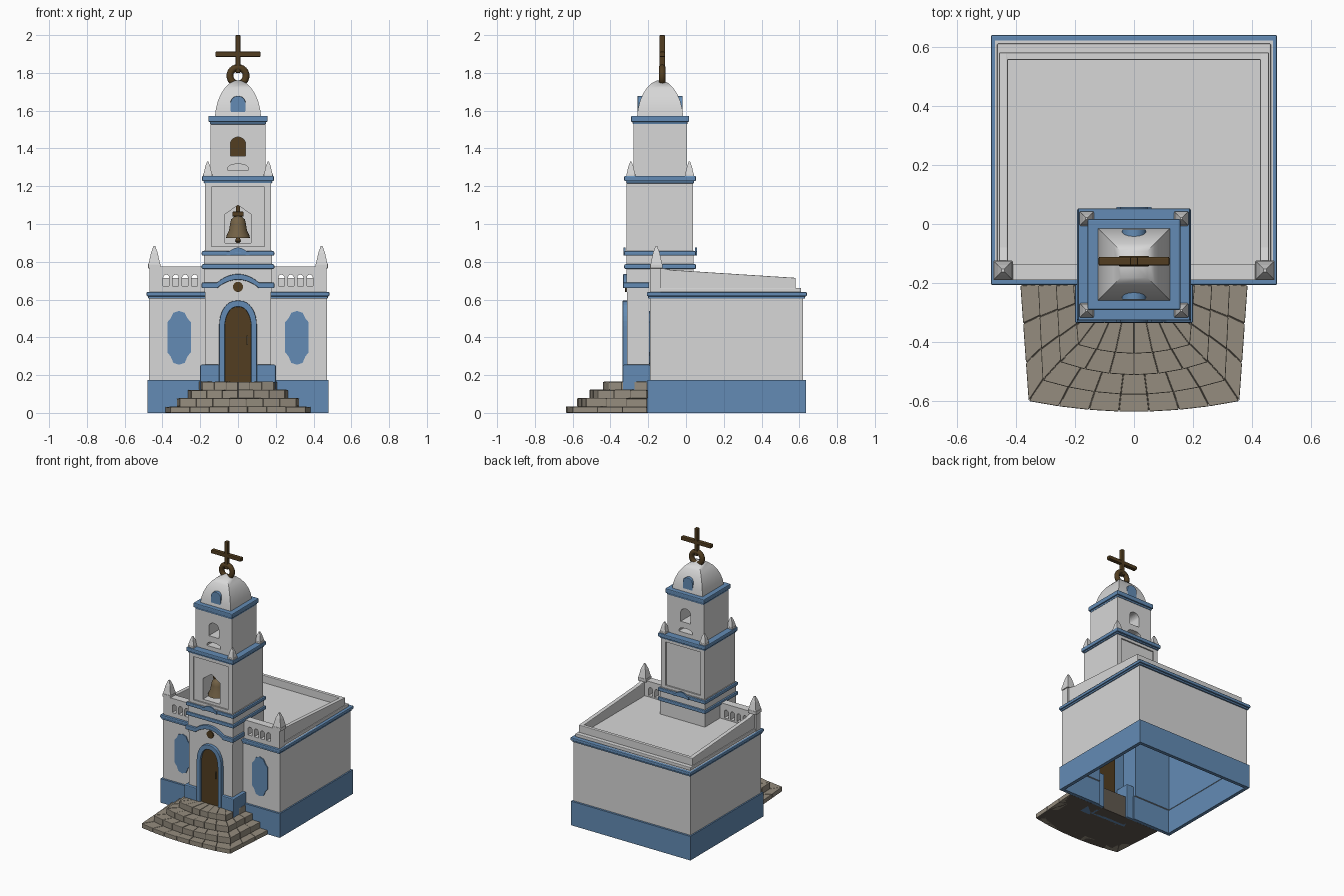
import bpy, bmesh, random
from math import sin, cos, pi, radians
from mathutils import Vector

if "Cube" in bpy.data.objects:
    bpy.data.objects.remove(bpy.data.objects["Cube"])
random.seed(4)


def material(name, r, g, b):
    m = bpy.data.materials.new(name)
    m.use_nodes = True
    m.diffuse_color = (r, g, b, 1)
    m.node_tree.nodes["Principled BSDF"].inputs["Base Color"].default_value = (r, g, b, 1)
    return m


WHITE = material("white plaster", 0.68, 0.68, 0.68)
BLUE = material("blue paint", 0.125, 0.26, 0.46)
STONE = material("step stone", 0.3, 0.265, 0.21)
MORTAR = material("dark mortar", 0.12, 0.1, 0.08)
WOOD = material("dark brown wood", 0.085, 0.048, 0.015)
BRONZE = material("bell bronze", 0.17, 0.12, 0.06)


def finish(name, bm, mats, bevel=0):
    bmesh.ops.recalc_face_normals(bm, faces=bm.faces)
    me = bpy.data.meshes.new(name)
    bm.to_mesh(me)
    bm.free()
    ob = bpy.data.objects.new(name, me)
    bpy.context.collection.objects.link(ob)
    for m in mats:
        me.materials.append(m)
    if bevel:
        mod = ob.modifiers.new("soft edges", "BEVEL")
        mod.width, mod.segments, mod.limit_method = bevel, 2, "ANGLE"
    return ob


def prism(name, pts, axis, a, b, mat, bevel=0):
    """Extrude a 2D outline along an axis from a to b."""
    place = {"x": lambda p, q, d: (d, p, q), "y": lambda p, q, d: (p, d, q),
             "z": lambda p, q, d: (p, q, d)}[axis]
    bm = bmesh.new()
    lo = [bm.verts.new(place(p, q, a)) for p, q in pts]
    hi = [bm.verts.new(place(p, q, b)) for p, q in pts]
    bm.faces.new(lo)
    bm.faces.new(hi)
    for i in range(len(pts)):
        j = (i + 1) % len(pts)
        bm.faces.new((lo[i], lo[j], hi[j], hi[i]))
    return finish(name, bm, [mat], bevel)


def box(name, x0, x1, y0, y1, z0, z1, mat, bevel=0):
    return prism(name, [(x0, y0), (x1, y0), (x1, y1), (x0, y1)], "z", z0, z1, mat, bevel)


def loft(name, rings, mat):
    bm = bmesh.new()
    rows = [[bm.verts.new(p) for p in ring] for ring in rings]
    n = len(rows[0])
    for lo, hi in zip(rows, rows[1:]):
        for i in range(n):
            bm.faces.new((lo[i], lo[(i + 1) % n], hi[(i + 1) % n], hi[i]))
    bm.faces.new(rows[0])
    bm.faces.new(rows[-1])
    return finish(name, bm, [mat])


def round_rings(x, y, profile, n=24, turn=0):
    return [[(x + r * cos(2 * pi * i / n + turn), y + r * sin(2 * pi * i / n + turn), z)
             for i in range(n)] for r, z in profile]


def smooth(ob, angle=35):
    bpy.ops.object.select_all(action="DESELECT")
    ob.select_set(True)
    bpy.context.view_layer.objects.active = ob
    bpy.ops.object.shade_smooth_by_angle(angle=radians(angle))


def cut(ob, cutter):
    mod = ob.modifiers.new("cut", "BOOLEAN")
    mod.object, mod.solver = cutter, "EXACT"
    dg = bpy.context.evaluated_depsgraph_get()
    me = bpy.data.meshes.new_from_object(ob.evaluated_get(dg))
    ob.modifiers.clear()
    ob.data = me
    bpy.data.objects.remove(cutter)


def arch(w, z0, zs, zt, power=1.0, n=8, cx=0):
    """Opening outline: right foot, over the crown, left foot."""
    right = [(w * cos(pi / 2 * i / n) ** power, zs + (zt - zs) * sin(pi / 2 * i / n))
             for i in range(n)]
    pts = [(w, z0)] + right + [(0, zt)] + [(-x, z) for x, z in right[::-1]] + [(-w, z0)]
    return [(cx + x, z) for x, z in pts]


def shell(name, nx, ny0, ny1, tx, ty, z0, z1, t, mats):
    """Hollow wall round the hall and tower plan; inner faces take the second colour."""
    def plan(d):
        return [(-nx + d, ny1 - d), (-nx + d, ny0 + d), (-tx + d, ny0 + d), (-tx + d, ty + d),
                (tx - d, ty + d), (tx - d, ny0 + d), (nx - d, ny0 + d), (nx - d, ny1 - d)]
    bm = bmesh.new()
    loops = [[bm.verts.new((x, y, z)) for x, y in plan(d)]
             for d, z in ((0, z0), (0, z1), (t, z1), (t, z0))]
    for k in range(4):
        a, b = loops[k], loops[(k + 1) % 4]
        for i in range(8):
            f = bm.faces.new((a[i], a[(i + 1) % 8], b[(i + 1) % 8], b[i]))
            f.material_index = 1 if k == 2 else 0
    return finish(name, bm, mats)


# Hall: plinth, walls, cornice and roof
shell("plinth", 0.48, -0.205, 0.635, 0.175, -0.312, 0, 0.175, 0.025, [BLUE, BLUE])
shell("walls", 0.47, -0.19, 0.62, 0.175, -0.312, 0.175, 0.64, 0.02, [WHITE, BLUE])
box("hall_cornice_lower", -0.476, 0.476, -0.2, 0.63, 0.605, 0.62, BLUE, 0.004)
box("hall_cornice", -0.484, 0.484, -0.207, 0.64, 0.617, 0.64, BLUE, 0.006)
box("roof", -0.463, 0.463, -0.19, 0.61, 0.638, 0.662, WHITE, 0.004)

# Parapets, with small openings at the front
box("back_parapet", -0.455, 0.455, 0.555, 0.58, 0.65, 0.715, WHITE, 0.004)
for s, side in ((1, "left"), (-1, "right")):
    prism(side + "_parapet", [(-0.14, 0.65), (-0.14, 0.77), (-0.08, 0.757), (0.58, 0.715), (0.58, 0.65)],
          "x", s * 0.427, s * 0.457, WHITE, 0.004)
    front = box(side + "_front_parapet", *sorted((s * 0.17, s * 0.468)), -0.19, -0.135, 0.64, 0.775, WHITE)
    for k in range(4):
        cut(front, prism("cutter", arch(0.016, 0.672, 0.715, 0.732, cx=s * (0.23 + 0.05 * k)),
                         "y", -0.3, 0, WHITE))
    # Front windows
    half = [(0, 0.54), (0.03, 0.53), (0.045, 0.5), (0.062, 0.48), (0.062, 0.32),
            (0.045, 0.3), (0.03, 0.265), (0, 0.255)]
    outline = half + [(-x, z) for x, z in half[-2:0:-1]]
    prism(side + "_window", [(x + s * 0.312, z) for x, z in outline], "y", -0.197, -0.188, BLUE)


# Pinnacles
def pinnacle(name, x, y, z, r, h):
    box(name + "_base", x - r, x + r, y - r, y + r, z, z + h * 0.2, WHITE, 0.003)
    loft(name, round_rings(x, y, [(r * 1.3, z + h * 0.2), (r * 0.75, z + h * 0.7), (r * 0.2, z + h)],
                           4, pi / 4), WHITE)


C = -0.137
for s, side in ((1, "left"), (-1, "right")):
    pinnacle(side + "_pinnacle", s * 0.443, -0.157, 0.765, 0.033, 0.118)
    for y, end in ((C - 0.155, "front"), (C + 0.155, "back")):
        pinnacle(side + "_" + end + "_tower_pinnacle", s * 0.16, y, 1.25, 0.024, 0.08)

# Tower: lower stage, bands and cornices
box("tower_lower", -0.18, 0.18, -0.316, 0.04, 0.64, 0.86, WHITE)


def band(name, hx, hy, z0, z1):
    box(name, -hx, hx, C - hy, C + hy, z0, z1, BLUE, 0.006)


band("tower_band_low", 0.192, 0.19, 0.762, 0.787)
band("tower_band_high", 0.192, 0.19, 0.832, 0.856)
band("tower_cornice_lower", 0.182, 0.18, 1.215, 1.23)
band("tower_cornice", 0.19, 0.19, 1.227, 1.255)
band("belfry_cornice_lower", 0.149, 0.145, 1.527, 1.545)
band("belfry_cornice", 0.157, 0.154, 1.54, 1.573)


def hump(reach, w, z, rise, t, n=12):
    """Moulding strip that swells up over the middle."""
    path = [(-reach, z)] + [(-w + 2 * w * i / n, z + rise * max(0, sin(pi * i / n)) ** 0.8)
                            for i in range(n + 1)] + [(reach, z)]
    return [(x, q + t) for x, q in path] + path[::-1]


prism("door_moulding", hump(0.192, 0.11, 0.66, 0.045, 0.03), "y", -0.333, -0.305, BLUE, 0.004)
for s, side in ((1, "left"), (-1, "right")):
    box(side + "_door_moulding", *sorted((s * 0.165, s * 0.192)), -0.325, -0.195, 0.66, 0.69, BLUE, 0.004)
    # Tower plinth either side of the door
    box(side + "_tower_plinth", *sorted((s * 0.098, s * 0.2)), -0.335, -0.19, 0, 0.255, BLUE, 0.006)
for y, end in ((C - 0.194, "front"), (C + 0.184, "back")):
    prism(end + "_band_crest", hump(0.06, 0.045, 0.833, 0.02, 0.022), "y", y, y + 0.01, BLUE)

# Door, frame and round window
prism("door_frame", arch(0.1, 0.16, 0.46, 0.595, 0.85) + arch(0.07, 0.16, 0.45, 0.562, 0.85)[::-1],
      "y", -0.335, -0.3, BLUE, 0.004)
prism("door", arch(0.072, 0.16, 0.45, 0.564, 0.85), "y", -0.32, -0.285, WOOD)
box("door_handle", 0.044, 0.052, -0.33, -0.318, 0.36, 0.41, BRONZE)
disc = [(cos(pi * i / 8), sin(pi * i / 8)) for i in range(16)]
prism("round_window", [(0.027 * x, 0.667 + 0.027 * z) for x, z in disc], "y", -0.323, -0.31, WOOD)

# Tower middle stage: sunk panels and bell niche
middle = box("tower_middle", -0.176, 0.176, -0.314, 0.036, 0.85, 1.22, WHITE)
for y0, y1 in ((-0.4, -0.304), (0.026, 0.1)):
    cut(middle, box("cutter", -0.14, 0.14, y0, y1, 0.88, 1.195, WHITE))
cut(middle, prism("cutter", [(-0.07, 0.9), (0.07, 0.9), (0.07, 1.05), (0.035, 1.075), (0, 1.1),
                             (-0.035, 1.075), (-0.07, 1.05)], "y", -0.4, -0.08, WHITE))

# Bell
profile = [(0.064, 0.925), (0.06, 0.94), (0.048, 0.965), (0.042, 1.0), (0.036, 1.025), (0.02, 1.04), (0.008, 1.043)]
smooth(loft("bell", round_rings(0, -0.235, profile), BRONZE))
smooth(loft("bell_clapper", round_rings(0, -0.235, [(0.008, 0.9), (0.016, 0.91), (0.008, 0.93)], 12), WOOD))
box("bell_yoke", -0.03, 0.03, -0.25, -0.22, 1.04, 1.065, WOOD, 0.004)
box("bell_hanger", -0.01, 0.01, -0.245, -0.225, 1.06, 1.1, WOOD)

# Belfry with openings through it
belfry = box("belfry", -0.146, 0.146, C - 0.141, C + 0.141, 1.25, 1.53, WHITE)
cut(belfry, prism("cutter", arch(0.04, 1.36, 1.425, 1.46), "y", -0.5, 0.2, WHITE))
for y0, y1 in ((-0.4, C - 0.08), (C + 0.08, 0.2)):
    cut(belfry, prism("cutter", arch(0.055, 1.285, 1.292, 1.317, 0.7), "y", y0, y1, WHITE))
box("belfry_screen", -0.045, 0.045, C - 0.01, C + 0.01, 1.35, 1.47, WOOD)

# Four-sided dome with painted lunettes
dome = [(0.122, 1.57), (0.117, 1.61), (0.107, 1.65), (0.09, 1.69), (0.07, 1.72), (0.045, 1.745), (0.015, 1.76)]
smooth(loft("dome", [[(sx * r, C + sy * r, z) for sx, sy in ((1, 1), (-1, 1), (-1, -1), (1, -1))]
                     for r, z in dome], WHITE), 40)
prism("dome_lunettes", arch(0.04, 1.585, 1.64, 1.678), "y", C - 0.119, C + 0.119, BLUE, 0.003)

# Ring and cross
Y = -0.126
bpy.ops.mesh.primitive_torus_add(location=(0, Y, 1.785), rotation=(pi / 2, 0, 0), major_radius=0.043,
                                 minor_radius=0.018, major_segments=24, minor_segments=10)
ring = bpy.context.object
ring.name = "cross_ring"
ring.data.materials.append(WOOD)
smooth(ring, 60)
box("cross_post", -0.013, 0.013, Y - 0.015, Y + 0.015, 1.8, 2.0, WOOD, 0.005)
box("cross_arm", -0.12, 0.12, Y - 0.015, Y + 0.015, 1.885, 1.912, WOOD, 0.005)


# Curved stone steps: a dark core faced with separate blocks
def step_path(wb, wc, yc, yf):
    def at(t):
        if abs(t) > 1:
            k = 2 - abs(t)
            x, y = wb + (wc - wb) * k, -0.208 + (yc + 0.208) * k
            return Vector((x if t > 0 else -x, y))
        return Vector((wc * t, yf + (yc - yf) * t * t))
    return at


steps = [(0.385, 0.357, -0.6, -0.636), (0.325, 0.31, -0.53, -0.578), (0.265, 0.25, -0.468, -0.512),
         (0.207, 0.19, -0.41, -0.44), (0.13, 0.12, -0.32, -0.33)]
for k, top in enumerate((0.033, 0.077, 0.121, 0.165)):
    outer, inner = step_path(*steps[k]), step_path(*steps[k + 1])
    ts = [i / 4 - 2 for i in range(17)]
    prism("step_core_%d" % (k + 1), [outer(t) * 0.99 for t in ts], "z", 0, top - 0.004, MORTAR)
    count = 7 - k // 2
    marks = [-2, -1.67, -1.33] + [-1 + 2 * i / count for i in range(count + 1)] + [1.33, 1.67, 2]
    for j, (a, b) in enumerate(zip(marks, marks[1:])):
        quad = [outer(a), outer(b), inner(b) * 0.98, inner(a) * 0.98]
        mid = sum(quad, Vector((0, 0))) / 4
        prism("step_%d_block_%d" % (k + 1, j + 1), [mid + (p - mid) * 0.975 for p in quad], "z",
              max(0, top - 0.044), top + random.uniform(-0.002, 0.002), STONE, 0.003)
